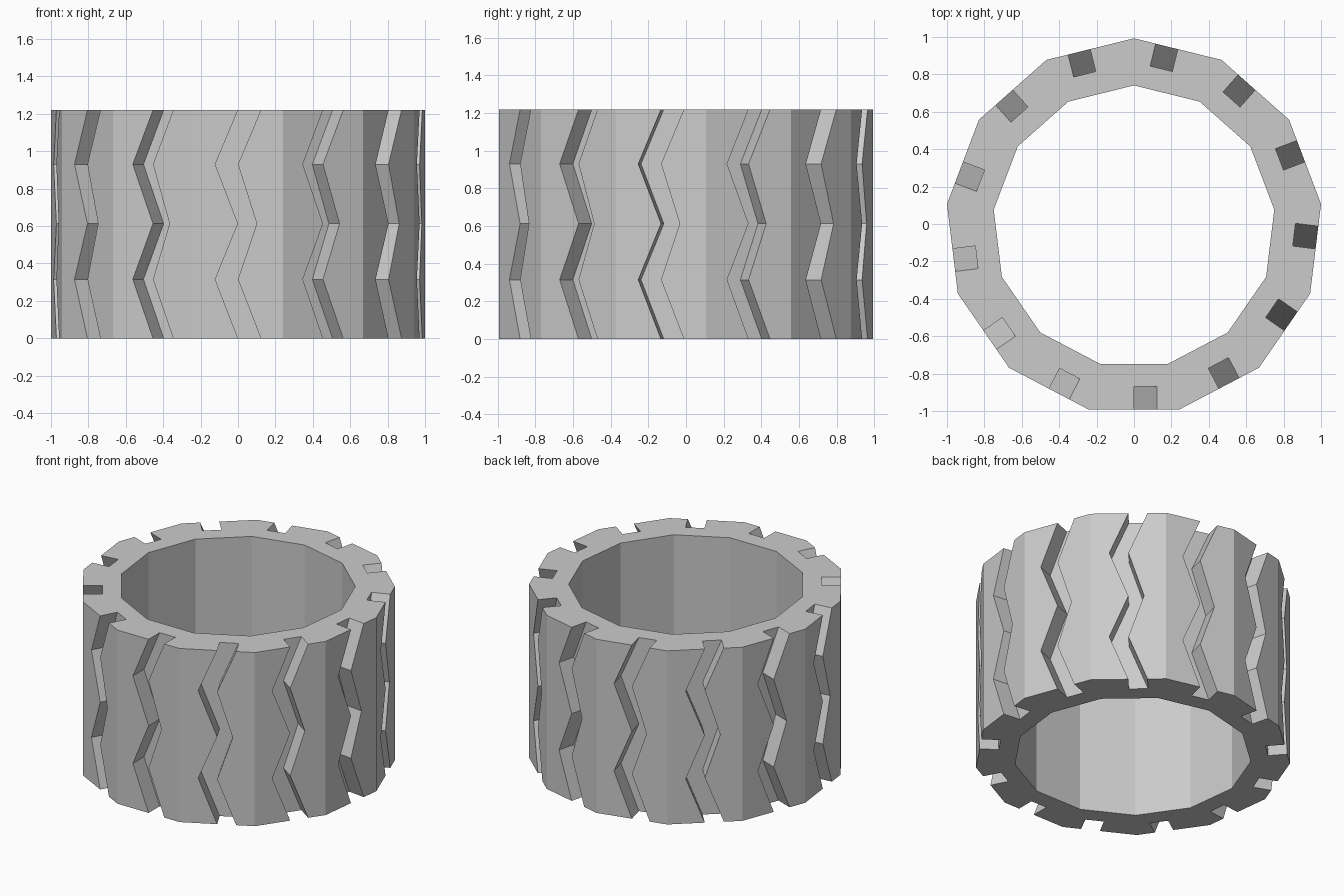
import bpy, bmesh
from math import pi, cos, sin, tan

if "Cube" in bpy.data.objects:
    bpy.data.objects.remove(bpy.data.objects["Cube"])

SIDES = 13
R_OUT, R_IN = 1.0073, 0.7555
CY = -0.0146                      # centres the odd-sided ring's bounds
DEPTH = 0.123
# zigzag groove: height, left edge, right edge along each facet
ZIGZAG = [(0, 0, 0.122), (0.315, -0.122, 0), (0.613, 0, 0.1),
          (0.93, -0.122, 0), (1.22, 0, 0.122)]

step = 2 * pi / SIDES
apothem = R_OUT * cos(step / 2)
half = apothem * tan(step / 2)
in_apothem = R_IN * cos(step / 2)
in_half = in_apothem * tan(step / 2)

bm = bmesh.new()


def point(side, r, s, z):
    a = -pi / 2 + side * step
    return bm.verts.new((r * cos(a) - s * sin(a), r * sin(a) + s * cos(a) + CY, z))


# one notched outer loop and one plain inner loop per height
outer, inner = [], []
for z, left, right in ZIGZAG:
    loop = []
    for i in range(SIDES):
        floor = apothem - DEPTH
        for r, s in ((apothem, -half), (apothem, left), (floor, left),
                     (floor, right), (apothem, right)):
            loop.append(point(i, r, s, z))
    outer.append(loop)
for z in (0, ZIGZAG[-1][0]):
    inner.append([point(i, in_apothem, -in_half, z) for i in range(SIDES)])

# tread walls and bore
for loops in (outer, inner):
    for lo, hi in zip(loops, loops[1:]):
        n = len(lo)
        for i in range(n):
            j = (i + 1) % n
            bm.faces.new((lo[i], lo[j], hi[j], hi[i]))

# top and bottom rims, one notched sector per side
for o, c in ((outer[0], inner[0]), (outer[-1], inner[-1])):
    for i in range(SIDES):
        sector = [o[(i * 5 + k) % len(o)] for k in range(6)]
        bm.faces.new(sector + [c[(i + 1) % SIDES], c[i]])

bmesh.ops.recalc_face_normals(bm, faces=bm.faces)
mesh = bpy.data.meshes.new("tyre_tread_ring")
bm.to_mesh(mesh)
bm.free()
bpy.context.collection.objects.link(bpy.data.objects.new("tyre_tread_ring", mesh))
